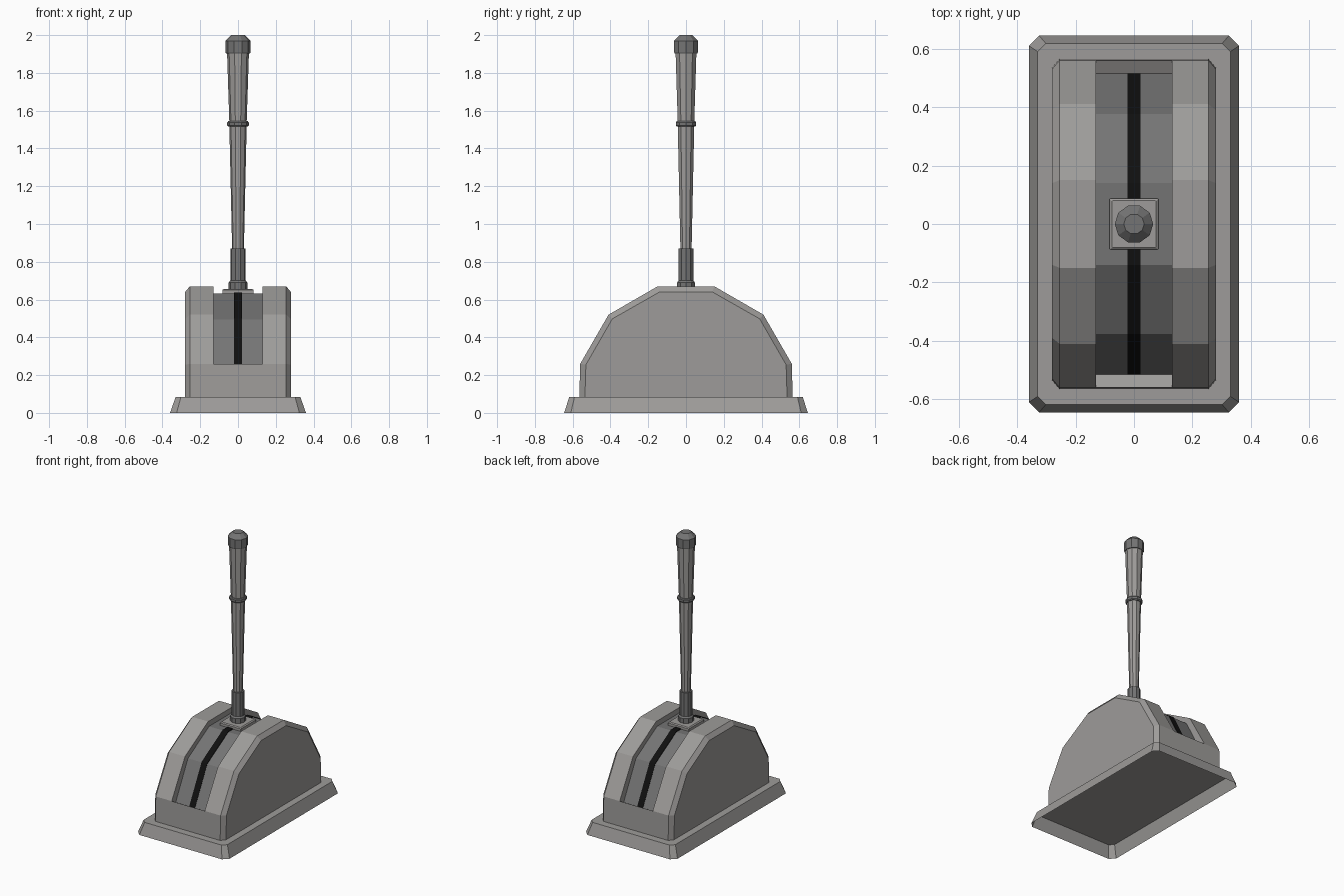
import bpy, bmesh, math

if "Cube" in bpy.data.objects:
    bpy.data.objects.remove(bpy.data.objects["Cube"])

def material(name, rgb):
    m = bpy.data.materials.new(name)
    m.diffuse_color = (*rgb, 1)
    m.use_nodes = True
    m.node_tree.nodes["Principled BSDF"].inputs["Base Color"].default_value = m.diffuse_color
    return m

GREY = material("warm grey metal", (0.34, 0.33, 0.32))
DARK = material("dark grey metal", (0.175, 0.175, 0.175))
BLACK = material("slot black", (0.005, 0.005, 0.005))

def loft(name, sections, mats, start=True, end=True, rule=None):
    """Join equal-length point loops with quads and cap the ends."""
    bm = bmesh.new()
    rings = [[bm.verts.new(p) for p in s] for s in sections]
    n = len(rings[0])
    for a, b in zip(rings, rings[1:]):
        for i in range(n):
            j = (i + 1) % n
            bm.faces.new((a[i], a[j], b[j], b[i]))
    if start:
        bm.faces.new(rings[0][::-1])
    if end:
        bm.faces.new(rings[-1])
    bmesh.ops.recalc_face_normals(bm, faces=bm.faces[:])
    if rule:
        rule(bm)
    me = bpy.data.meshes.new(name)
    bm.to_mesh(me)
    bm.free()
    for m in mats:
        me.materials.append(m)
    ob = bpy.data.objects.new(name, me)
    bpy.context.collection.objects.link(ob)
    return ob

def chamfer_rect(hx, hy, c, z):
    q = [(hx, hy - c), (hx - c, hy)]
    pts = q + [(-x, y) for x, y in q[::-1]]
    pts += [(-x, -y) for x, y in pts]
    return [(x, y, z) for x, y in pts]

def mirrored(half):
    return half + [(-y, z) for y, z in half[::-1]]

def at_x(profile, x):
    return [(x, y, z) for y, z in profile]

def open_bottom(bm):
    low = [f for f in bm.faces if all(v.co.z < 0.086 for v in f.verts)]
    bmesh.ops.delete(bm, geom=low, context='FACES_ONLY')

# Flared base tray, open underneath
loft("base", [chamfer_rect(0.36, 0.645, 0.035, 0), chamfer_rect(0.33, 0.618, 0.028, 0.085)],
     [GREY], start=False)

# Housing side rails with a bevelled outer edge
outer = mirrored([(-0.565, 0.085), (-0.56, 0.26), (-0.41, 0.52), (-0.15, 0.67)])
inner = mirrored([(-0.535, 0.085), (-0.53, 0.255), (-0.39, 0.498), (-0.14, 0.64)])
for side, s in (("left", -1), ("right", 1)):
    loft(side + "_rail", [at_x(outer, s * 0.13), at_x(outer, s * 0.255), at_x(inner, s * 0.28)],
         [GREY], rule=open_bottom)

# Sunken channel between the rails, with a darker floor
floor_half = [(-0.515, 0.235), (-0.377, 0.495), (-0.14, 0.632)]

def channel_rule(bm):
    open_bottom(bm)
    for f in bm.faces:
        if f.normal.z > 0.3 and abs(f.calc_center_median().y) < 0.5:
            f.material_index = 1

channel = mirrored([(-0.565, 0.085), (-0.56, 0.26)] + floor_half)
loft("channel", [at_x(channel, -0.13), at_x(channel, 0.13)], [GREY, DARK], rule=channel_rule)

# Black lever slot along the channel floor
top = mirrored([(y, z + 0.005) for y, z in floor_half])
under = mirrored([(y, z - 0.003) for y, z in floor_half])
slot = top + under[::-1]
loft("lever_slot", [at_x(slot, -0.022), at_x(slot, 0.022)], [BLACK])

# Sliding plate under the lever
loft("slide_plate", [chamfer_rect(0.083, 0.087, 0.002, 0.63), chamfer_rect(0.083, 0.087, 0.002, 0.65),
                     chamfer_rect(0.076, 0.08, 0.002, 0.656)], [GREY])

# Ten-sided turned lever parts, each given as (radius, height) pairs
def turned(name, profile, mat, n=10):
    rings = [[(r * math.cos(math.tau * i / n), r * math.sin(math.tau * i / n), z)
              for i in range(n)] for r, z in profile]
    loft(name, rings, [mat])

turned("collar", [(0.05, 0.65), (0.05, 0.69), (0.041, 0.70), (0.041, 0.87)], DARK)
turned("shaft", [(0.031, 0.86), (0.046, 1.525)], GREY)
turned("ring", [(0.052, 1.515), (0.057, 1.521), (0.057, 1.538), (0.052, 1.544)], DARK)
turned("grip", [(0.046, 1.54), (0.058, 1.91)], GREY)
turned("knob", [(0.062, 1.902), (0.066, 1.908), (0.066, 1.97), (0.035, 2.0)], DARK)
